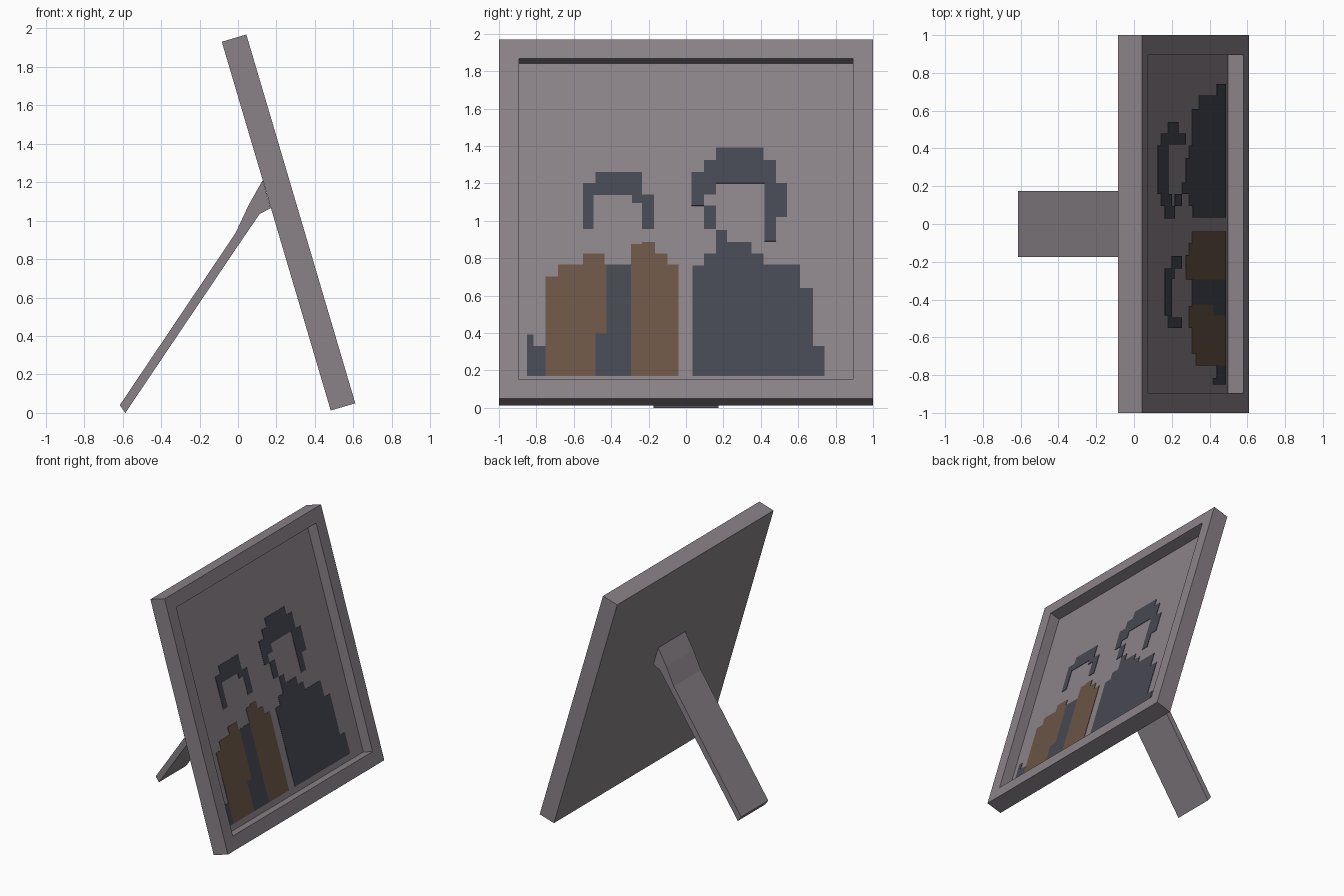
import bpy, bmesh
from mathutils import Vector

if "Cube" in bpy.data.objects:
    bpy.data.objects.remove(bpy.data.objects["Cube"])

def material(name, rgb):
    m = bpy.data.materials.new(name)
    lin = [c / 12.92 if c <= 0.04045 else ((c + 0.055) / 1.055) ** 2.4
           for c in (v / 255 for v in rgb)]
    m.diffuse_color = (*lin, 1)
    m.use_nodes = True
    m.node_tree.nodes["Principled BSDF"].inputs["Base Color"].default_value = m.diffuse_color
    return m

GREY = material("warm grey", (138, 130, 136))
DARK = material("dark slate", (70, 72, 82))
BROWN = material("brown", (106, 84, 70))

# Leaning frame axes: front bottom edge, upward and outward directions
ORIGIN = Vector((0.61, 0, 0.05))
UP = Vector((-0.566, 0, 1.916)).normalized()
OUT = Vector((UP.z, 0, -UP.x))
THICK, RECESS, BORDER = 0.133, 0.087, 0.15

def finish(name, bm, mat):
    bmesh.ops.recalc_face_normals(bm, faces=bm.faces)
    me = bpy.data.meshes.new(name)
    bm.to_mesh(me)
    bm.free()
    me.materials.append(mat)
    ob = bpy.data.objects.new(name, me)
    bpy.context.collection.objects.link(ob)
    return ob

def prism(name, points, offset, mat):
    """Extrude a closed outline of 3D points by a vector."""
    bm = bmesh.new()
    face = bm.faces.new([bm.verts.new(p) for p in points])
    res = bmesh.ops.extrude_face_region(bm, geom=[face], use_keep_orig=True)
    verts = [g for g in res["geom"] if isinstance(g, bmesh.types.BMVert)]
    bmesh.ops.translate(bm, verts=verts, vec=offset)
    return finish(name, bm, mat)

def plate(name, outline, mat):
    """Thin painted shape on the recessed panel, from side-view (y, z)."""
    base = ORIGIN - OUT * RECESS
    pts = [base + UP * ((z - base.z) / UP.z) + Vector((0, y, 0)) for y, z in outline]
    prism(name, pts, OUT * 0.003, mat)

# Frame: slab with the front inset and pushed back to form the picture panel
bm = bmesh.new()
corners = [ORIGIN + UP * v + Vector((0, y, 0))
           for y, v in ((-1, 0), (1, 0), (1, 2), (-1, 2))]
front = [bm.verts.new(c) for c in corners]
back = [bm.verts.new(c - OUT * THICK) for c in corners]
face = bm.faces.new(front)
bm.faces.new(back[::-1])
for i in range(4):
    j = (i + 1) % 4
    bm.faces.new((front[j], front[i], back[i], back[j]))
bm.normal_update()
bmesh.ops.inset_region(bm, faces=[face], thickness=BORDER)
panel = bmesh.ops.extrude_face_region(bm, geom=[face])
bmesh.ops.translate(bm, vec=-OUT * RECESS,
                    verts=[g for g in panel["geom"] if isinstance(g, bmesh.types.BMVert)])
if face.is_valid:
    bmesh.ops.delete(bm, geom=[face], context="FACES_ONLY")
finish("picture_frame", bm, GREY)

# Rear stand: bent strut profile
strut = [(0.128, 1.21), (0.055, 1.08), (-0.013, 0.935), (-0.615, 0.04),
         (-0.586, 0.0), (0.0, 0.87), (0.112, 1.034), (0.17, 1.065)]
prism("rear_stand", [Vector((x, -0.174, z)) for x, z in strut],
      Vector((0, 0.348, 0)), GREY)

# Picture, left figure
B = 0.17  # bottom of the panel
plate("left_hair", [(-0.55, 0.955), (-0.55, 1.2), (-0.485, 1.2), (-0.485, 1.26),
                    (-0.235, 1.26), (-0.235, 1.14), (-0.17, 1.14), (-0.17, 0.955),
                    (-0.235, 0.955), (-0.235, 1.095), (-0.29, 1.095), (-0.29, 1.137),
                    (-0.495, 1.137), (-0.495, 0.955)], DARK)
plate("left_coat_outer", [(-0.75, B), (-0.75, 0.70), (-0.685, 0.70), (-0.685, 0.765),
                          (-0.55, 0.765), (-0.55, 0.825), (-0.435, 0.825), (-0.435, 0.765),
                          (-0.425, 0.765), (-0.425, 0.395), (-0.485, 0.395), (-0.485, B)], BROWN)
plate("left_shirt", [(-0.485, B), (-0.485, 0.395), (-0.425, 0.395), (-0.425, 0.765),
                     (-0.295, 0.765), (-0.295, B)], DARK)
plate("left_coat_inner", [(-0.295, B), (-0.295, 0.875), (-0.235, 0.875), (-0.235, 0.885),
                          (-0.165, 0.885), (-0.165, 0.825), (-0.10, 0.825), (-0.10, 0.765),
                          (-0.04, 0.765), (-0.04, B)], BROWN)
plate("left_corner_patch", [(-0.85, B), (-0.85, 0.39), (-0.815, 0.39), (-0.815, 0.33),
                            (-0.75, 0.33), (-0.75, B)], DARK)

# Picture, right figure
plate("right_hair", [(0.03, 1.08), (0.03, 1.26), (0.095, 1.26), (0.095, 1.325),
                     (0.16, 1.325), (0.16, 1.39), (0.415, 1.39), (0.415, 1.325),
                     (0.48, 1.325), (0.48, 1.2), (0.54, 1.2), (0.54, 1.02),
                     (0.48, 1.02), (0.48, 0.89), (0.42, 0.89), (0.42, 1.2),
                     (0.16, 1.2), (0.16, 1.14), (0.095, 1.14), (0.095, 1.08)], DARK)
plate("right_side_lock", [(0.095, 0.955), (0.095, 1.08), (0.16, 1.08), (0.16, 0.955)], DARK)
plate("right_jacket", [(0.035, B), (0.035, 0.76), (0.095, 0.76), (0.095, 0.825),
                       (0.16, 0.825), (0.16, 0.95), (0.22, 0.95), (0.22, 0.885),
                       (0.35, 0.885), (0.35, 0.825), (0.415, 0.825), (0.415, 0.765),
                       (0.61, 0.765), (0.61, 0.64), (0.68, 0.64), (0.68, 0.33),
                       (0.74, 0.33), (0.74, B)], DARK)
